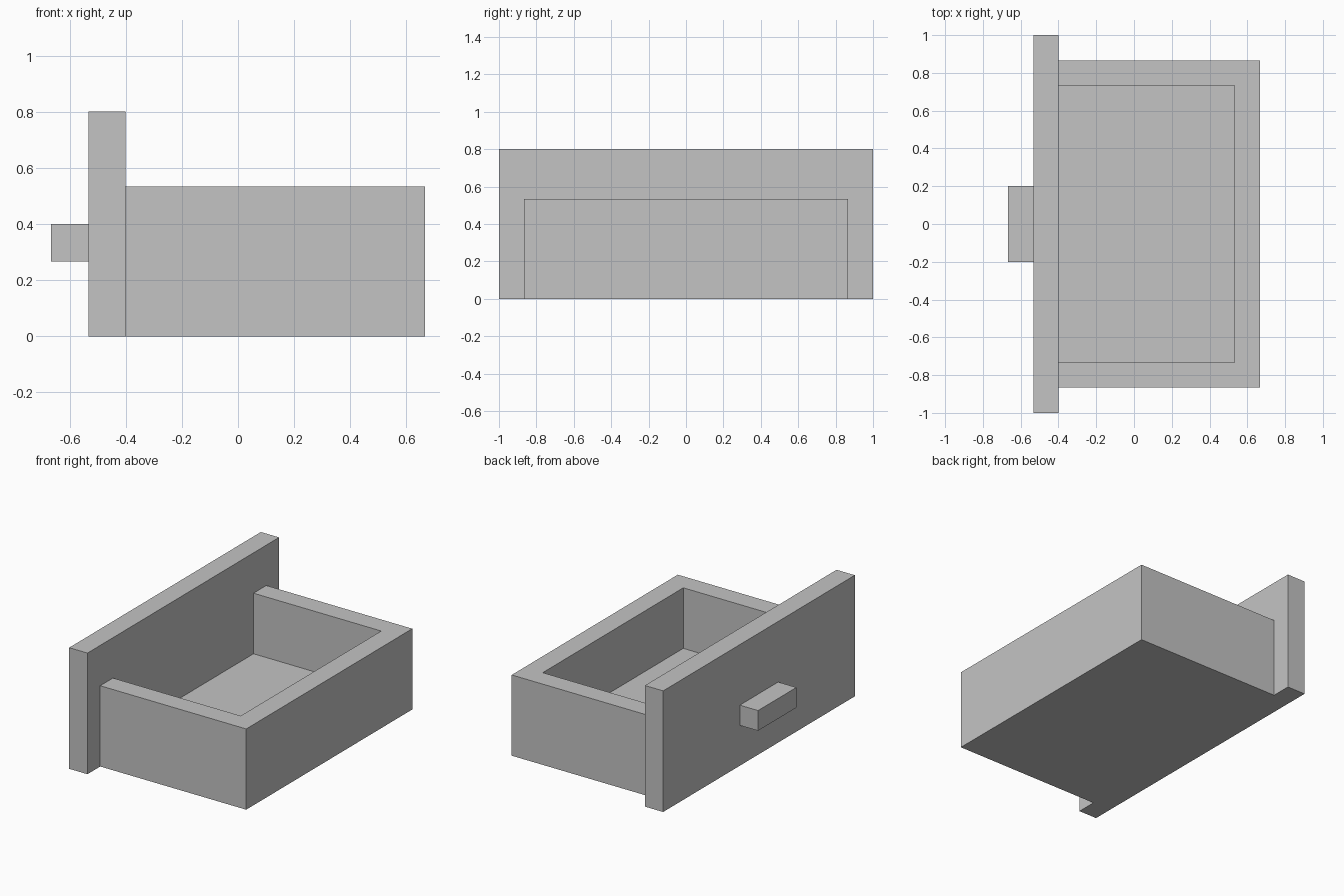
import bpy
import bmesh
from mathutils import Vector

if "Cube" in bpy.data.objects:
    bpy.data.objects.remove(bpy.data.objects["Cube"], do_unlink=True)

U = 2 / 15  # board thickness, the module for every size

grey = bpy.data.materials.new("plain grey")
grey.use_nodes = True
colour = (0.55, 0.55, 0.55, 1)
grey.diffuse_color = colour
grey.node_tree.nodes["Principled BSDF"].inputs["Base Color"].default_value = colour


def box(name, low, high):
    """Flat-shaded box between two corners, given in board thicknesses."""
    low, high = Vector(low) * U, Vector(high) * U
    bm = bmesh.new()
    bmesh.ops.create_cube(bm, size=1)
    bmesh.ops.scale(bm, vec=high - low, verts=bm.verts)
    bmesh.ops.translate(bm, vec=(low + high) / 2, verts=bm.verts)
    mesh = bpy.data.meshes.new(name)
    bm.to_mesh(mesh)
    bm.free()
    mesh.materials.append(grey)
    obj = bpy.data.objects.new(name, mesh)
    bpy.context.collection.objects.link(obj)
    return obj


# Face board and its pull
box("front_panel", (-4, -7.5, 0), (-3, 7.5, 6))
box("handle", (-5, -1.5, 2), (-4, 1.5, 3))

# Tray: solid block hollowed out, open towards the face board
tray = box("drawer_tray", (-3, -6.5, 0), (5, 6.5, 4))
cutter = box("tray_cutter", (-3.5, -5.5, 1), (4, 5.5, 5))
cutter.hide_render = True
cut = tray.modifiers.new("hollow", "BOOLEAN")
cut.operation = "DIFFERENCE"
cut.solver = "EXACT"
cut.object = cutter
bpy.context.view_layer.objects.active = tray
bpy.ops.object.modifier_apply(modifier=cut.name)
bpy.data.objects.remove(cutter, do_unlink=True)
